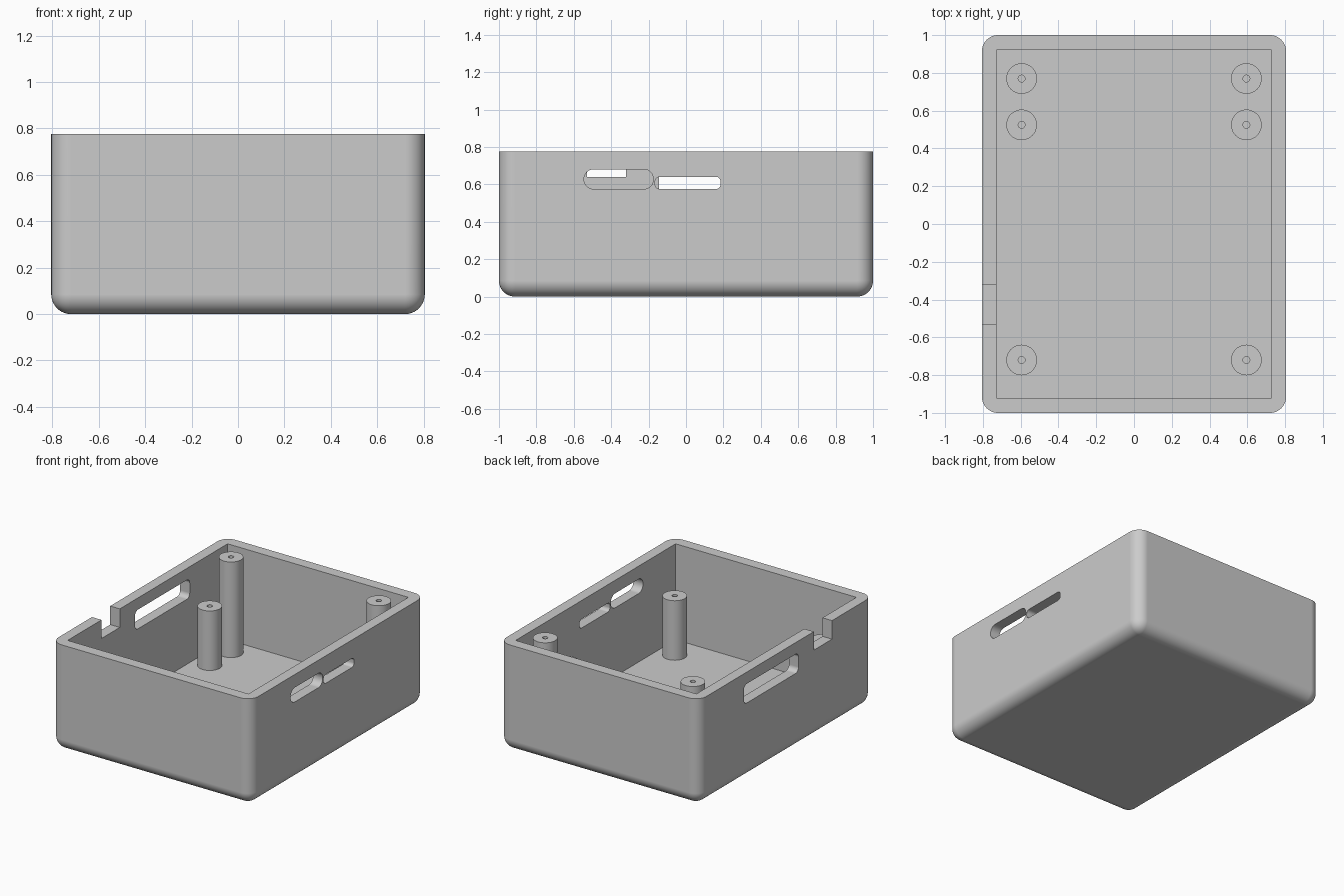
import bpy, bmesh, math
from mathutils import Vector

if "Cube" in bpy.data.objects:
    bpy.data.objects.remove(bpy.data.objects["Cube"], do_unlink=True)

HALF_X, HALF_Y, HEIGHT = 0.805, 1.0, 0.775
WALL, ROUND = 0.077, 0.085

grey = bpy.data.materials.new("plain grey")
grey.use_nodes = True
GREY = (0.6, 0.6, 0.6, 1)
grey.diffuse_color = GREY
grey.node_tree.nodes["Principled BSDF"].inputs["Base Color"].default_value = GREY


def add_object(name, bm):
    bmesh.ops.recalc_face_normals(bm, faces=bm.faces)
    mesh = bpy.data.meshes.new(name)
    bm.to_mesh(mesh)
    bm.free()
    mesh.materials.append(grey)
    obj = bpy.data.objects.new(name, mesh)
    bpy.context.scene.collection.objects.link(obj)
    return obj


def smooth(obj):
    obj.data.shade_smooth()
    obj.data.set_sharp_from_angle(angle=math.radians(30))


def box(low, high):
    bm = bmesh.new()
    bmesh.ops.create_cube(bm, size=1)
    low, high = Vector(low), Vector(high)
    for v in bm.verts:
        v.co = (low + high) / 2 + v.co * (high - low)
    return bm


def bevel(bm, edges, radius, segments):
    bmesh.ops.bevel(bm, geom=edges, offset=radius, segments=segments,
                    profile=0.5, affect='EDGES', clamp_overlap=True)


def slot(side, y0, y1, z0, z1, radius):
    """Rounded slot cutter running through one side wall."""
    x0, x1 = sorted((side * (HALF_X - 0.15), side * (HALF_X + 0.1)))
    bm = box((x0, y0, z0), (x1, y1, z1))
    along_x = [e for e in bm.edges if abs(e.verts[0].co.x - e.verts[1].co.x) > 0.01]
    bevel(bm, along_x, radius, 8)
    return bm


# Outer block: rounded everywhere except the open rim
bm = box((-HALF_X, -HALF_Y, 0), (HALF_X, HALF_Y, HEIGHT))
bevel(bm, [e for e in bm.edges if min(v.co.z for v in e.verts) < 0.01], ROUND, 10)
shell = add_object("case_shell", bm)

# Cavity, rim notch and wall slots
ix, iy = HALF_X - WALL, HALF_Y - 0.08
cutters = {
    "cavity": box((-ix, -iy, WALL), (ix, iy, HEIGHT + 0.2)),
    "rim_notch": box((-HALF_X - 0.1, -0.53, 0.64), (-ix + 0.1, -0.32, HEIGHT + 0.1)),
    "long_slot": slot(-1, -0.145, 0.485, 0.55, 0.69, 0.035),
    "tall_slot": slot(1, -0.545, -0.175, 0.575, 0.68, 0.05),
    "thin_slot": slot(1, -0.165, 0.185, 0.575, 0.64, 0.025),
}
helpers = []
for name, cutter_bm in cutters.items():
    cutter = add_object(name + "_cutter", cutter_bm)
    cutter.hide_render = True
    helpers.append(cutter)
    mod = shell.modifiers.new(name, 'BOOLEAN')
    mod.operation = 'DIFFERENCE'
    mod.solver = 'EXACT'
    mod.object = cutter

# Bake the cuts and drop the cutters
bpy.context.view_layer.update()
cut = bpy.data.meshes.new_from_object(
    shell.evaluated_get(bpy.context.evaluated_depsgraph_get()))
shell.modifiers.clear()
shell.data = cut
for cutter in helpers:
    bpy.data.objects.remove(cutter, do_unlink=True)
smooth(shell)
shell.modifiers.new("even_shading", 'WEIGHTED_NORMAL').keep_sharp = True


def post(name, x, y, top):
    """Round screw post with a pilot hole, turned from a profile."""
    r, hole = 0.081, 0.018
    floor = WALL - 0.01
    profile = [(r, floor), (r, top), (hole, top), (hole, WALL + 0.01), (0, WALL + 0.01)]
    bm = bmesh.new()
    verts = [bm.verts.new((px, 0, pz)) for px, pz in profile]
    edges = [bm.edges.new(pair) for pair in zip(verts, verts[1:])]
    bmesh.ops.spin(bm, geom=verts + edges, cent=(0, 0, 0), axis=(0, 0, 1),
                   angle=math.tau, steps=40, use_duplicate=False)
    bmesh.ops.remove_doubles(bm, verts=bm.verts, dist=0.0005)
    bmesh.ops.holes_fill(bm, edges=[e for e in bm.edges if e.is_boundary], sides=0)
    bmesh.ops.translate(bm, verts=bm.verts, vec=(x, y, 0))
    smooth(add_object(name, bm))


# Tall lid posts at the back, short board posts in front of them
for side, x in (("left", 0.595), ("right", -0.595)):
    post(side + "_lid_post", x, 0.77, HEIGHT - 0.002)
    post(side + "_back_board_post", x, 0.525, 0.51)
    post(side + "_front_board_post", x, -0.72, 0.51)
